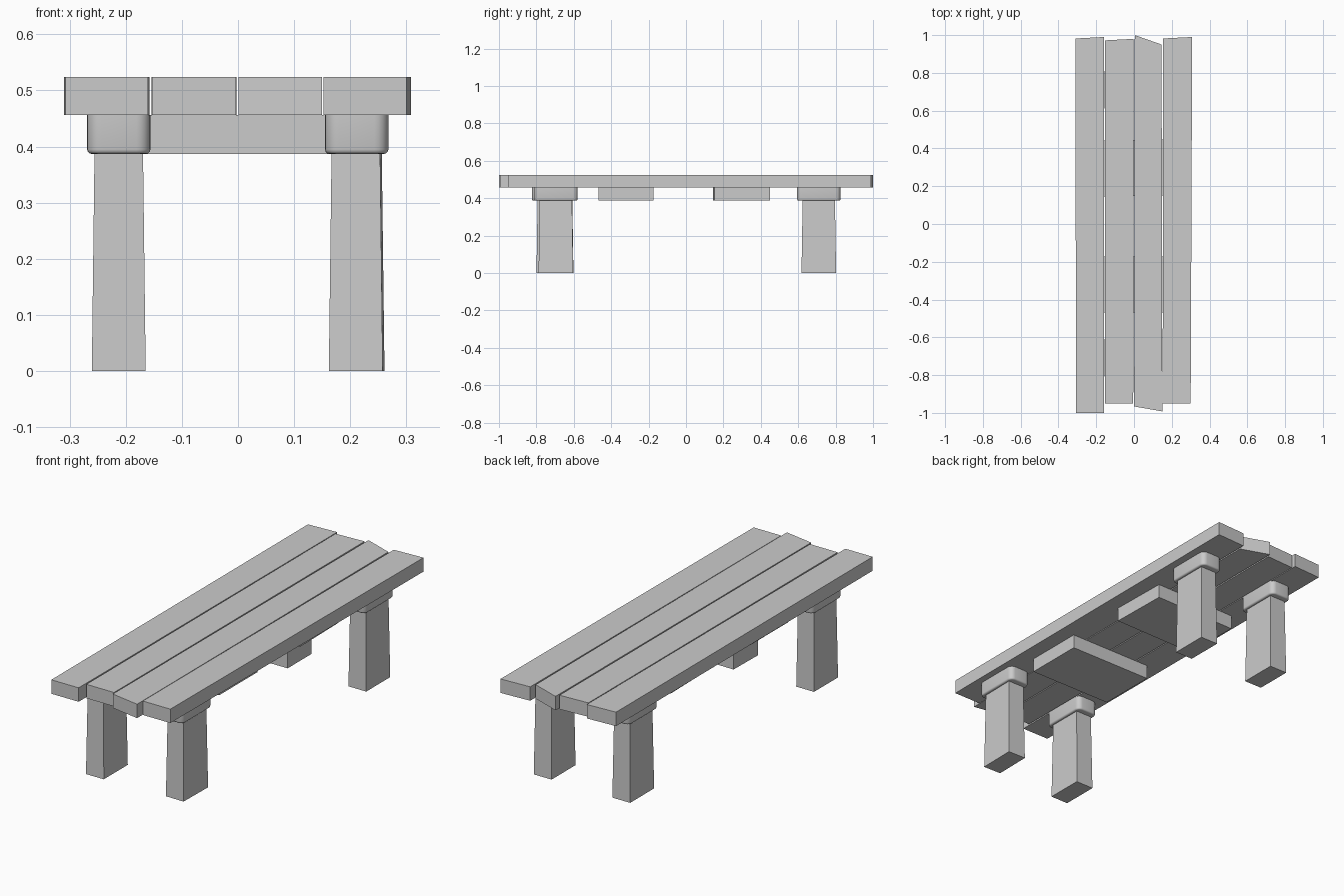
import bpy
import bmesh
import math

if "Cube" in bpy.data.objects:
    bpy.data.objects.remove(bpy.data.objects["Cube"], do_unlink=True)

GREY = (0.6, 0.6, 0.6, 1.0)
grey = bpy.data.materials.new("plain grey")
grey.use_nodes = True
grey.diffuse_color = GREY
grey.node_tree.nodes["Principled BSDF"].inputs["Base Color"].default_value = GREY

SEAT_BOTTOM, SEAT_TOP = 0.456, 0.524
COLLAR_BOTTOM = 0.387


def prism(name, bottom, top, z0, z1):
    """Solid between two matching outlines at heights z0 and z1."""
    bm = bmesh.new()
    low = [bm.verts.new((x, y, z0)) for x, y in bottom]
    high = [bm.verts.new((x, y, z1)) for x, y in top]
    bm.faces.new(low[::-1])
    bm.faces.new(high)
    n = len(low)
    for i in range(n):
        j = (i + 1) % n
        bm.faces.new((low[i], low[j], high[j], high[i]))
    bmesh.ops.recalc_face_normals(bm, faces=bm.faces)
    mesh = bpy.data.meshes.new(name)
    bm.to_mesh(mesh)
    bm.free()
    mesh.materials.append(grey)
    obj = bpy.data.objects.new(name, mesh)
    bpy.context.collection.objects.link(obj)
    return obj


def rect(cx, cy, w, d, turn=0.0):
    """Rectangle outline, turned by some degrees about its centre."""
    c, s = math.cos(math.radians(turn)), math.sin(math.radians(turn))
    return [(cx + c * x - s * y, cy + s * x + c * y)
            for x, y in ((-w/2, -d/2), (w/2, -d/2), (w/2, d/2), (-w/2, d/2))]


# Seat planks with unevenly sawn ends
planks = {
    "plank_right_outer": [(-0.307, -1.0), (-0.160, -1.0), (-0.158, 0.99), (-0.310, 0.982)],
    "plank_right_inner": [(-0.153, -0.95), (-0.004, -0.95), (-0.003, 0.98), (-0.154, 0.972)],
    "plank_left_inner": [(0.001, -0.966), (0.150, -0.992), (0.146, 0.95), (0.004, 1.0)],
    "plank_left_outer": [(0.152, -0.95), (0.300, -0.95), (0.308, 0.99), (0.153, 0.982)],
}
for name, outline in planks.items():
    prism(name, outline, outline, SEAT_BOTTOM, SEAT_TOP)

# Cross boards under the seat
for name, y, turn in (("front_cross_board", -0.32, 0), ("back_cross_board", 0.297, 1)):
    outline = rect(0, y, 0.45, 0.295, turn)
    prism(name, outline, outline, COLLAR_BOTTOM, SEAT_BOTTOM)

# Tapered legs with rounded collars
legs = (("front_right", -0.2125, -0.707, 0), ("front_left", 0.2115, -0.695, -1),
        ("back_right", -0.2125, 0.71, 0), ("back_left", 0.2115, 0.71, 0))
for name, x, y, turn in legs:
    prism(name + "_leg", rect(x, y, 0.096, 0.185, turn),
          rect(x, y, 0.086, 0.172, turn), 0, COLLAR_BOTTOM + 0.02)
    outline = rect(x, y, 0.113, 0.232)
    collar = prism(name + "_collar", outline, outline, COLLAR_BOTTOM, SEAT_BOTTOM)
    bm = bmesh.new()
    bm.from_mesh(collar.data)
    upright = [e for e in bm.edges if abs(e.verts[0].co.z - e.verts[1].co.z) > 0.01]
    bmesh.ops.bevel(bm, geom=upright, offset=0.025, segments=5,
                    profile=0.5, affect='EDGES')
    rim = [e for e in bm.edges
           if all(v.co.z < COLLAR_BOTTOM + 0.001 for v in e.verts)]
    bmesh.ops.bevel(bm, geom=rim, offset=0.008, segments=3,
                    profile=0.5, affect='EDGES')
    bm.to_mesh(collar.data)
    bm.free()
    bpy.ops.object.select_all(action='DESELECT')
    collar.select_set(True)
    bpy.context.view_layer.objects.active = collar
    bpy.ops.object.shade_smooth_by_angle(angle=math.radians(40))
